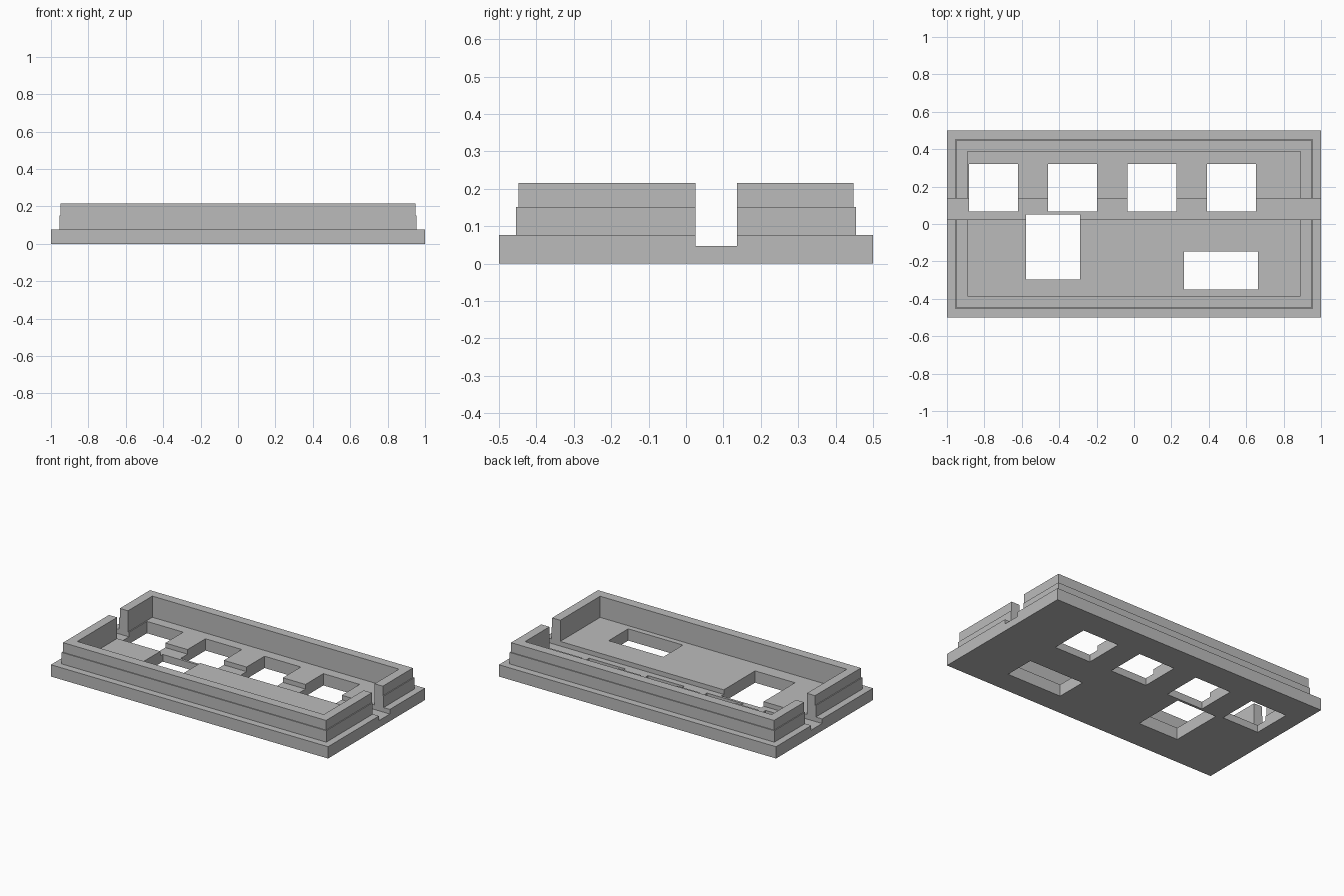
import bpy
import bmesh
from mathutils import Matrix, Vector

cube = bpy.data.objects.get("Cube")
if cube:
    bpy.data.objects.remove(cube, do_unlink=True)

grey = bpy.data.materials.new("plain grey")
grey.use_nodes = True
colour = (0.5, 0.5, 0.5, 1)
grey.diffuse_color = colour
grey.node_tree.nodes["Principled BSDF"].inputs["Base Color"].default_value = colour


def box(name, x0, x1, y0, y1, z0, z1):
    """Axis-aligned box between two corners."""
    low, high = Vector((x0, y0, z0)), Vector((x1, y1, z1))
    bm = bmesh.new()
    bmesh.ops.create_cube(bm, size=1, matrix=Matrix.Translation((low + high) / 2)
                          @ Matrix.Diagonal((high - low).to_4d()))
    mesh = bpy.data.meshes.new(name)
    bm.to_mesh(mesh)
    bm.free()
    mesh.materials.append(grey)
    obj = bpy.data.objects.new(name, mesh)
    bpy.context.collection.objects.link(obj)
    return obj


def cut(obj, cutters):
    """Subtract each cutter box, bake the result and remove the cutters."""
    for cutter in cutters:
        cutter.hide_render = True
        mod = obj.modifiers.new("cut", 'BOOLEAN')
        mod.operation = 'DIFFERENCE'
        mod.solver = 'EXACT'
        mod.object = cutter
    graph = bpy.context.evaluated_depsgraph_get()
    mesh = bpy.data.meshes.new_from_object(obj.evaluated_get(graph))
    obj.modifiers.clear()
    obj.data = mesh
    for cutter in cutters:
        bpy.data.objects.remove(cutter, do_unlink=True)


BASE_TOP, STEP, RIM = 0.077, 0.152, 0.215


def channel():
    """Groove running the full length, through walls and into the base."""
    return box("channel_cutter", -1.2, 1.2, 0.025, 0.137, 0.047, 0.5)


# Base plate with a row of windows, two larger openings and the groove
openings = [(x, x + 0.262, 0.066, 0.322) for x in (-0.883, -0.46, -0.034, 0.391)]
openings += [(-0.578, -0.29, -0.298, 0.05), (0.267, 0.662, -0.35, -0.148)]
base = box("base_plate", -1, 1, -0.5, 0.5, 0, BASE_TOP)
cut(base, [channel()] + [box("opening_cutter", *o, -0.1, 0.3) for o in openings])

# Two stepped tiers of perimeter wall around the open tray
for name, half_x, half_y, z0, z1 in (
        ("lower_wall", 0.955, 0.454, BASE_TOP, STEP),
        ("upper_wall", 0.949, 0.448, STEP, RIM)):
    wall = box(name, -half_x, half_x, -half_y, half_y, z0, z1)
    cavity = box("cavity_cutter", -0.89, 0.89, -0.386, 0.388, -0.1, 0.5)
    cut(wall, [cavity, channel()])
